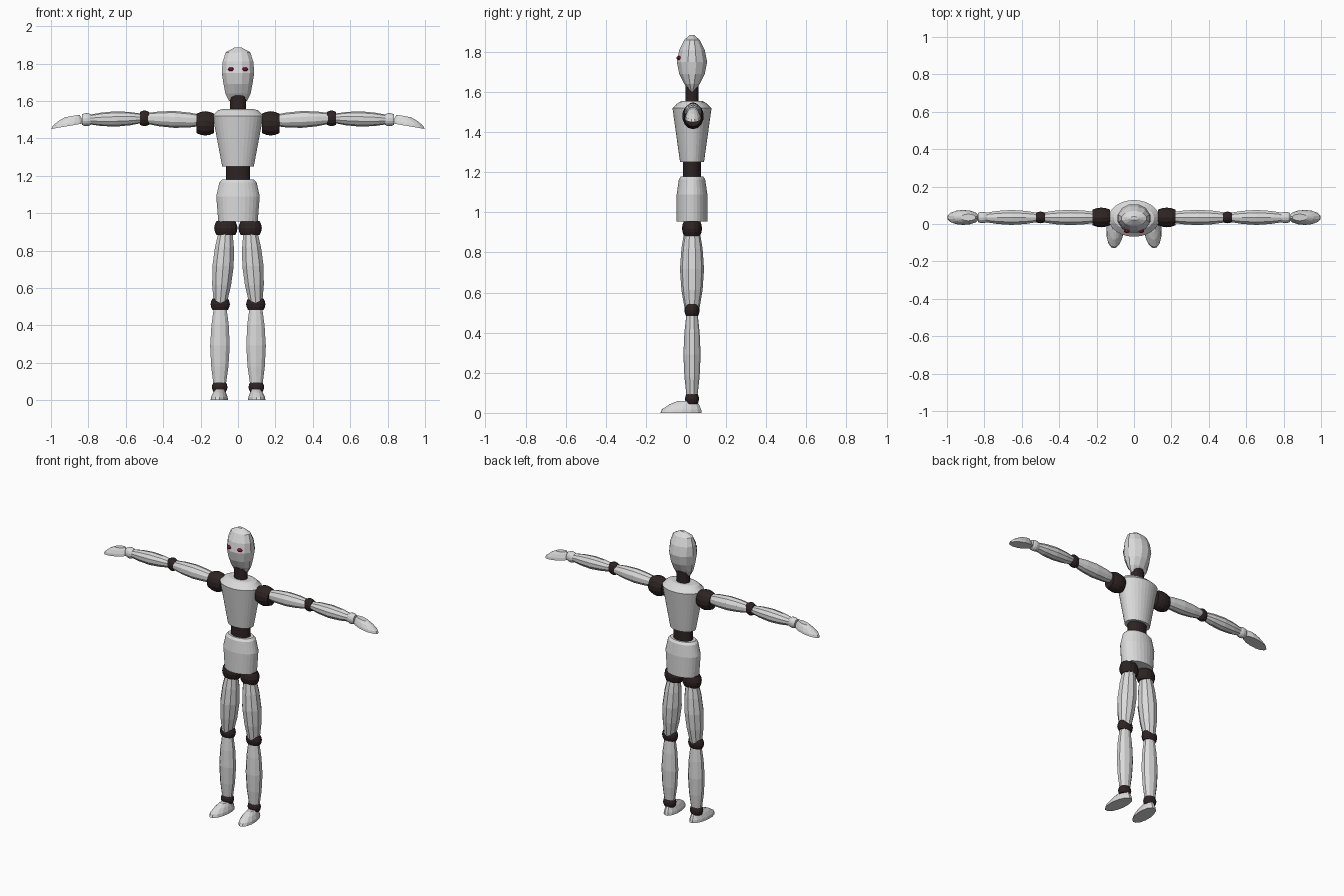
import bpy, bmesh, math
from mathutils import Vector

cube = bpy.data.objects.get("Cube")
if cube:
    bpy.data.objects.remove(cube)

RIGHTWARD, BACKWARD, UPWARD = Vector((1, 0, 0)), Vector((0, 1, 0)), Vector((0, 0, 1))
MIDDLE = BACKWARD * 0.03


def material(name, red, green, blue):
    colour = (red, green, blue, 1)
    result = bpy.data.materials.new(name)
    result.use_nodes = True
    result.diffuse_color = colour
    shader = result.node_tree.nodes["Principled BSDF"]
    shader.inputs["Base Color"].default_value = colour
    return result


shell = material("pale grey shell", 0.7, 0.7, 0.7)
rubber = material("dark brown rubber", 0.027, 0.017, 0.017)
crimson = material("crimson eye", 0.27, 0.012, 0.06)


def skin(name, surface, rings, sides):
    """Join rings, each a centre and two radius vectors, into a closed solid."""
    bm = bmesh.new()
    loops = []
    for centre, across, along in rings:
        angles = [math.tau * (step + 0.5) / sides for step in range(sides)]
        loops.append([bm.verts.new(centre + across * math.cos(angle) + along * math.sin(angle))
                      for angle in angles])
    for lower, upper in zip(loops, loops[1:]):
        for here in range(sides):
            bm.faces.new((lower[here - 1], lower[here], upper[here], upper[here - 1]))
    bm.faces.new(loops[0])
    bm.faces.new(loops[-1])
    bmesh.ops.recalc_face_normals(bm, faces=bm.faces)
    mesh = bpy.data.meshes.new(name)
    bm.to_mesh(mesh)
    bm.free()
    mesh.materials.append(surface)
    part = bpy.data.objects.new(name, mesh)
    bpy.context.collection.objects.link(part)


def stack(name, surface, profile, sides):
    """Upright body part from a profile of height, half width and half depth."""
    rings = [(MIDDLE + UPWARD * height, RIGHTWARD * width, BACKWARD * depth)
             for height, width, depth in profile]
    skin(name, surface, rings, sides)


def spindle(name, surface, start, end, width, depth, taper, sides=10):
    """Bulging part between two points; taper is the end size over the middle size."""
    upright = abs(end.z - start.z) > abs(end.x - start.x)
    across, along = (RIGHTWARD, BACKWARD) if upright else (BACKWARD, UPWARD)
    steps = 4
    rings = []
    for step in range(steps + 1):
        fraction = step / steps
        size = taper + (1 - taper) * math.sin(math.pi * fraction)
        rings.append((start.lerp(end, fraction), across * width * size, along * depth * size))
    skin(name, surface, rings, sides)


def band(name, surface, centre, half_length, width, depth):
    """Rounded joint band; the half length is a vector along its axis."""
    spindle(name, surface, centre - half_length, centre + half_length, width, depth, 0.8, 14)


def pad(name, back, tip, half_width, height):
    """Flat-soled dome that leans towards its back end, for feet and hands."""
    reach = (tip - back) / 2
    sideways = reach.cross(UPWARD).normalized() * half_width
    rings = []
    for rise in (0, 0.3, 0.7, 1):
        size = math.cos(rise * 1.1)
        centre = back + reach * (1 - 0.3 * rise * rise) + UPWARD * height * rise
        rings.append((centre, reach * size, sideways * size))
    skin(name, shell, rings, 14)


# Head and neck
stack("head", shell, [(1.6, 0.05, 0.01), (1.64, 0.07, 0.04), (1.69, 0.08, 0.066),
                      (1.75, 0.09, 0.078), (1.81, 0.085, 0.066),
                      (1.86, 0.068, 0.04), (1.885, 0.02, 0.01)], 12)
stack("neck", rubber, [(1.54, 0.043, 0.034), (1.63, 0.043, 0.034)], 16)

# Torso
stack("chest", shell, [(1.25, 0.085, 0.06), (1.52, 0.136, 0.098),
                       (1.55, 0.108, 0.065), (1.556, 0.085, 0.05)], 32)
stack("waist", rubber, [(1.17, 0.064, 0.046), (1.27, 0.064, 0.046)], 24)
stack("pelvis", shell, [(0.955, 0.106, 0.077), (1.09, 0.117, 0.077),
                        (1.165, 0.1, 0.066), (1.18, 0.085, 0.055)], 28)

for side, label in ((1, "left_"), (-1, "right_")):

    def spot(x, y, z):
        return Vector((side * x, y, z))

    # Leg
    hip = spot(0.065, MIDDLE.y, 0.92)
    knee = spot(0.095, MIDDLE.y, 0.513)
    ankle = spot(0.098, MIDDLE.y, 0.07)
    band(label + "hip", rubber, hip, UPWARD * 0.038, 0.064, 0.05)
    spindle(label + "thigh", shell, hip, knee, 0.06, 0.06, 0.6)
    band(label + "knee", rubber, knee, UPWARD * 0.03, 0.053, 0.038)
    spindle(label + "shin", shell, knee, ankle, 0.055, 0.043, 0.6)
    band(label + "ankle", rubber, ankle, UPWARD * 0.025, 0.043, 0.035)
    pad(label + "foot", spot(0.09, 0.08, 0), spot(0.11, -0.13, 0), 0.047, 0.06)

    # Arm
    shoulder = spot(0.175, 0.035, 1.48)
    arm_root = spot(0.18, 0.035, 1.495)
    elbow = spot(0.5, 0.035, 1.507)
    wrist = spot(0.81, 0.035, 1.5)
    band(label + "shoulder", rubber, shoulder, RIGHTWARD * 0.047, 0.054, 0.065)
    spindle(label + "upper_arm", shell, arm_root, elbow, 0.043, 0.045, 0.6)
    band(label + "elbow", rubber, elbow, RIGHTWARD * 0.025, 0.032, 0.042)
    spindle(label + "forearm", shell, elbow, wrist, 0.042, 0.041, 0.55)
    band(label + "wrist", shell, wrist, RIGHTWARD * 0.025, 0.031, 0.035)
    pad(label + "hand", spot(0.825, 0.035, 1.48), spot(1, 0.035, 1.45), 0.04, 0.05)

    # Eye
    eye = spot(0.038, -0.035, 1.77)
    spindle(label + "eye", crimson, eye - UPWARD * 0.01, eye + UPWARD * 0.01, 0.017, 0.014, 0.5)
